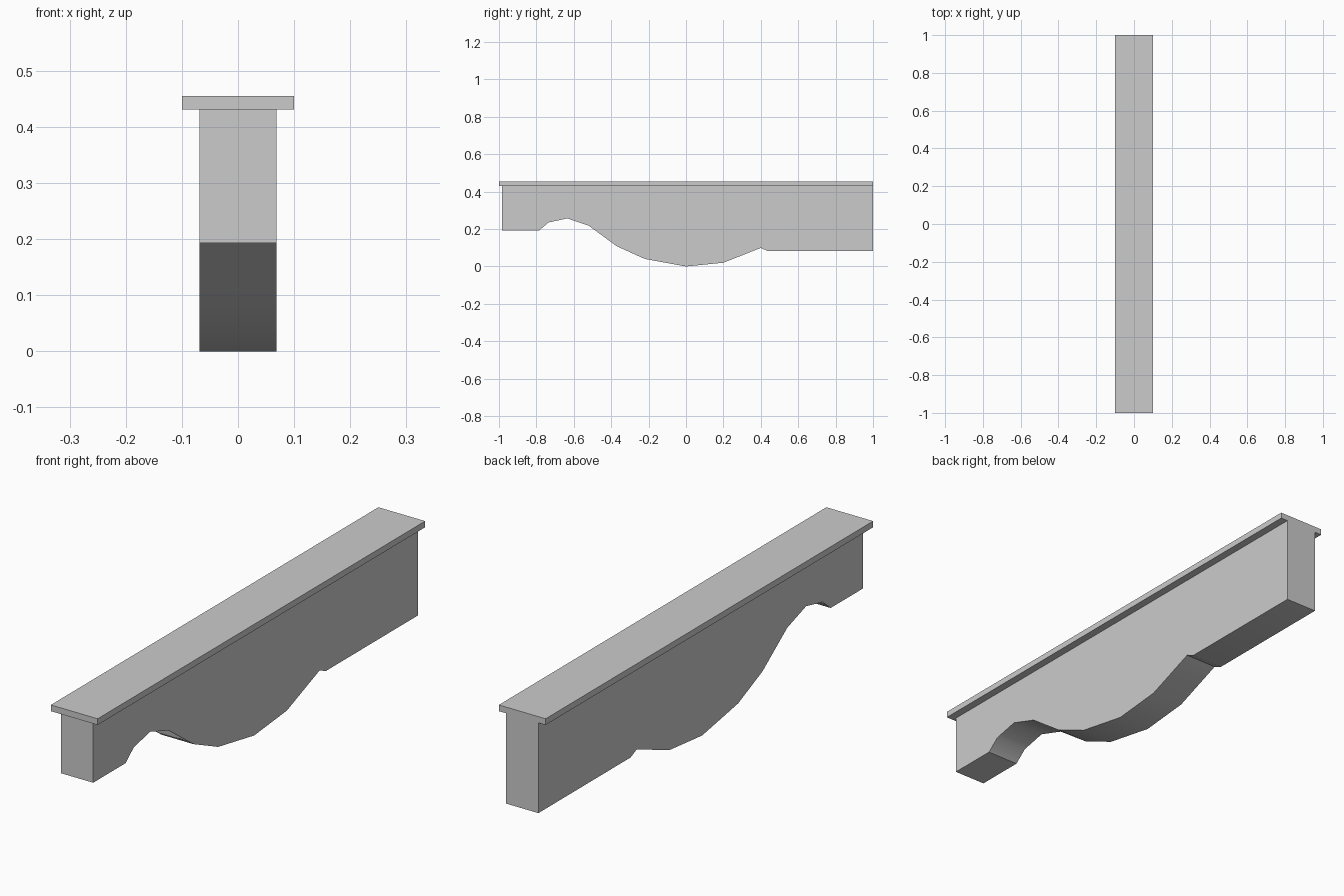
import bpy, bmesh

if "Cube" in bpy.data.objects:
    bpy.data.objects.remove(bpy.data.objects["Cube"])


def extrude_profile(name, points, half_width):
    """Extrude a (y, z) outline across x, centred on x = 0."""
    bm = bmesh.new()
    face = bm.faces.new([bm.verts.new((-half_width, y, z)) for y, z in points])
    result = bmesh.ops.extrude_face_region(bm, geom=[face])
    moved = [v for v in result["geom"] if isinstance(v, bmesh.types.BMVert)]
    bmesh.ops.translate(bm, verts=moved, vec=(2 * half_width, 0, 0))
    bmesh.ops.recalc_face_normals(bm, faces=bm.faces[:])
    mesh = bpy.data.meshes.new(name)
    bm.to_mesh(mesh)
    bm.free()
    obj = bpy.data.objects.new(name, mesh)
    bpy.context.collection.objects.link(obj)
    return obj


TOP, CAP_BASE = 0.455, 0.431

# Bracket body with a scrolled lower edge
lower_edge = [
    (-0.983, 0.193), (-0.785, 0.193), (-0.735, 0.235), (-0.635, 0.257),
    (-0.52, 0.218), (-0.37, 0.108), (-0.22, 0.04), (0.0, 0.0),
    (0.2, 0.02), (0.40, 0.099), (0.437, 0.082), (1.0, 0.082),
]
body = extrude_profile(
    "bracket_body", lower_edge + [(1.0, CAP_BASE), (-0.983, CAP_BASE)], 0.069)

# Flat cap, flush with the body at the wall end
extrude_profile(
    "top_cap", [(-1, CAP_BASE), (1, CAP_BASE), (1, TOP), (-1, TOP)], 0.1)

# Soften the curved underside, keeping the corners sharp
bpy.context.view_layer.objects.active = body
body.select_set(True)
bpy.ops.object.shade_smooth_by_angle(angle=0.6)
